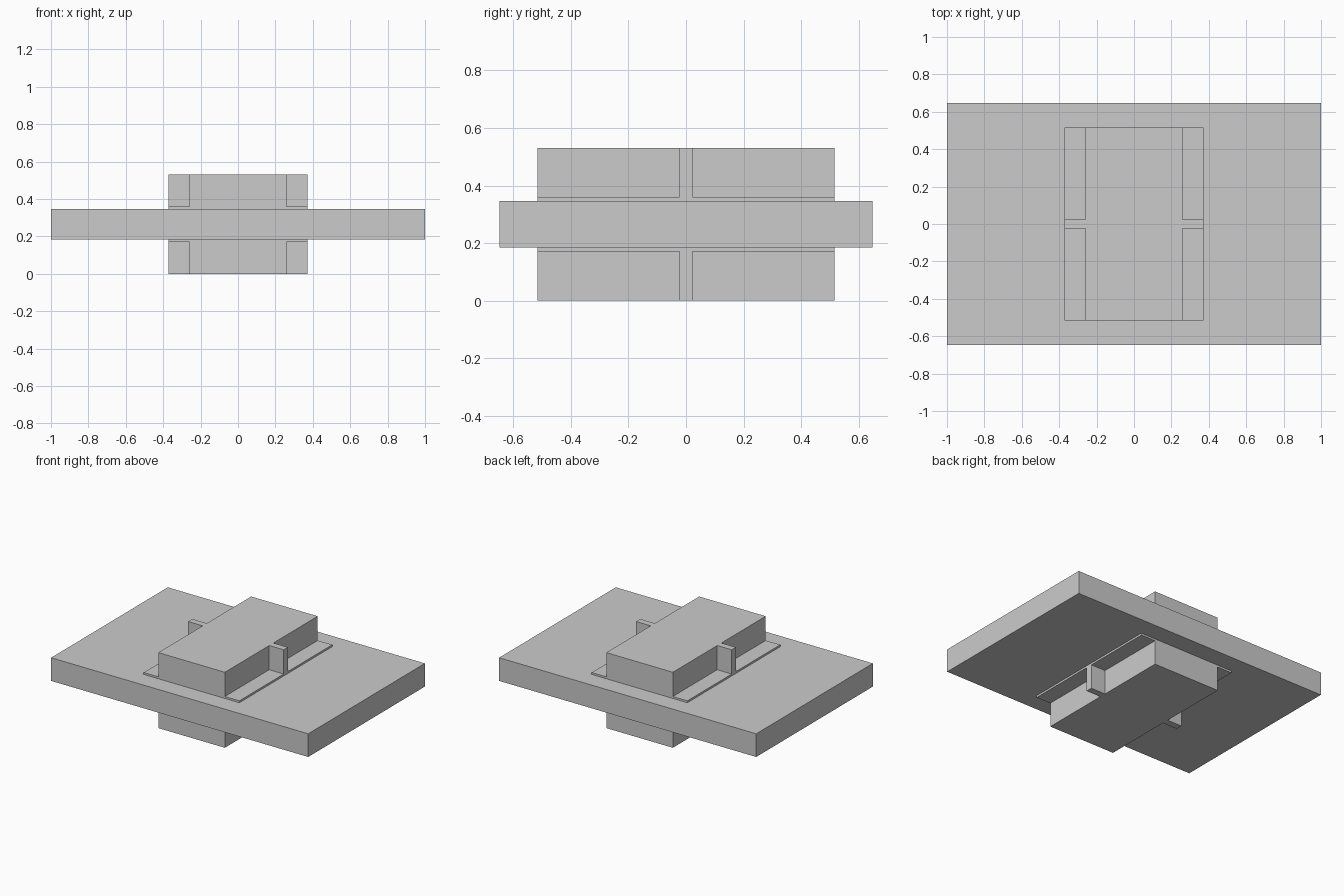
import bpy, bmesh

if "Cube" in bpy.data.objects:
    bpy.data.objects.remove(bpy.data.objects["Cube"])

MID = 0.2655           # height of the plane of symmetry
SLAB_HALF = 0.0815     # half thickness of the slab
FLANGE_TOP = 0.095     # distances from the mid plane
BLOCK_TOP = 0.2655


def prism(name, outline, z0, z1):
    """Extrude a counter-clockwise outline from z0 to z1."""
    bm = bmesh.new()
    face = bm.faces.new([bm.verts.new((x, y, z0)) for x, y in outline])
    ext = bmesh.ops.extrude_face_region(bm, geom=[face], use_keep_orig=True)
    verts = [g for g in ext["geom"] if isinstance(g, bmesh.types.BMVert)]
    bmesh.ops.translate(bm, verts=verts, vec=(0, 0, z1 - z0))
    bmesh.ops.recalc_face_normals(bm, faces=bm.faces)
    mesh = bpy.data.meshes.new(name)
    bm.to_mesh(mesh)
    bm.free()
    obj = bpy.data.objects.new(name, mesh)
    bpy.context.collection.objects.link(obj)
    return obj


def rect(hx, hy):
    return [(-hx, -hy), (hx, -hy), (hx, hy), (-hx, hy)]


# Wide flat slab
prism("slab", rect(1.0, 0.648), MID - SLAB_HALF, MID + SLAB_HALF)

# Block outline with a thin rib sticking out on each side
bx, by, rx, ry = 0.259, 0.516, 0.372, 0.023
block = [(-bx, -by), (bx, -by), (bx, -ry), (rx, -ry), (rx, ry), (bx, ry),
         (bx, by), (-bx, by), (-bx, ry), (-rx, ry), (-rx, -ry), (-bx, -ry)]

# Flange and ribbed block, above and below the slab
for side, s in (("upper", 1), ("lower", -1)):
    for part, outline, a, b in (("flange", rect(rx, by), SLAB_HALF, FLANGE_TOP),
                                ("ribbed_block", block, FLANGE_TOP, BLOCK_TOP)):
        z0, z1 = sorted((MID + s * a, MID + s * b))
        prism(f"{side}_{part}", outline, z0, z1)
